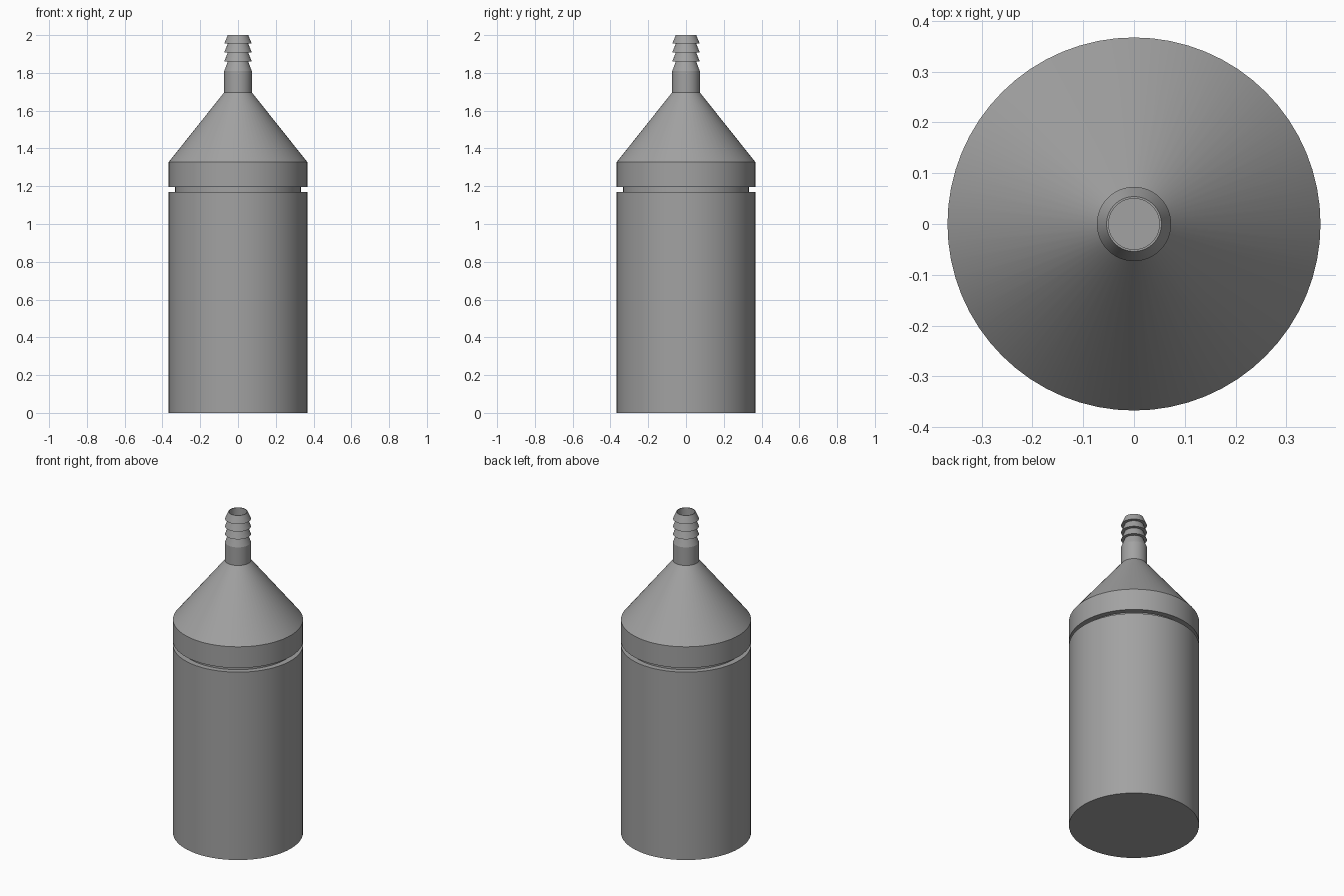
import bpy, math

if "Cube" in bpy.data.objects:
    bpy.data.objects.remove(bpy.data.objects["Cube"])

SEGMENTS = 64

grey = bpy.data.materials.new("mid_grey")
grey.diffuse_color = (0.36, 0.36, 0.36, 1)
grey.use_nodes = True
grey.node_tree.nodes["Principled BSDF"].inputs["Base Color"].default_value = grey.diffuse_color


def lathe(name, profile):
    """Spin a list of (radius, z) points around the z axis; radius 0 closes an end."""
    verts, rings, faces = [], [], []
    for r, z in profile:
        n = SEGMENTS if r > 0 else 1
        rings.append([len(verts) + i for i in range(n)])
        for i in range(n):
            a = 2 * math.pi * i / SEGMENTS
            verts.append((r * math.cos(a), r * math.sin(a), z))
    for low, high in zip(rings, rings[1:]):
        if len(low) == 1:
            faces.append(high[::-1])
        elif len(high) == 1:
            faces.append(low)
        else:
            for i in range(SEGMENTS):
                j = (i + 1) % SEGMENTS
                faces.append((low[i], low[j], high[j], high[i]))
    mesh = bpy.data.meshes.new(name)
    mesh.from_pydata(verts, [], faces)
    # the closed ends are flat polygons, so their centre points are not needed
    mesh.materials.append(grey)
    obj = bpy.data.objects.new(name, mesh)
    bpy.context.collection.objects.link(obj)
    bpy.context.view_layer.objects.active = obj
    obj.select_set(True)
    bpy.ops.object.shade_smooth_by_angle(angle=math.radians(20))
    obj.select_set(False)
    return obj


R = 0.367       # outer radius of the bottle
BORE = 0.05     # radius of the nozzle hole

# Cylindrical bottle
lathe("bottle_body", [(0, 0), (R, 0), (R, 1.17), (0, 1.17)])

# Recessed neck showing in the gap under the cap
lathe("neck", [(0, 1.16), (0.333, 1.16), (0.333, 1.21), (0, 1.21)])

# Cap with a conical shoulder, a barbed hose nozzle and its bore
profile = [(0, 1.196), (R, 1.196), (R, 1.328), (0.073, 1.697), (0.073, 1.81)]
barbs = [(1.81, 1.86), (1.86, 1.908), (1.908, 1.955), (1.955, 2.0)]
for k, (low, high) in enumerate(barbs):
    if k:
        profile.append((0.073, low))
    profile.append((0.054, high))
profile += [(BORE, 2.0), (BORE, 1.3), (0, 1.3)]
lathe("cap_and_nozzle", profile)
